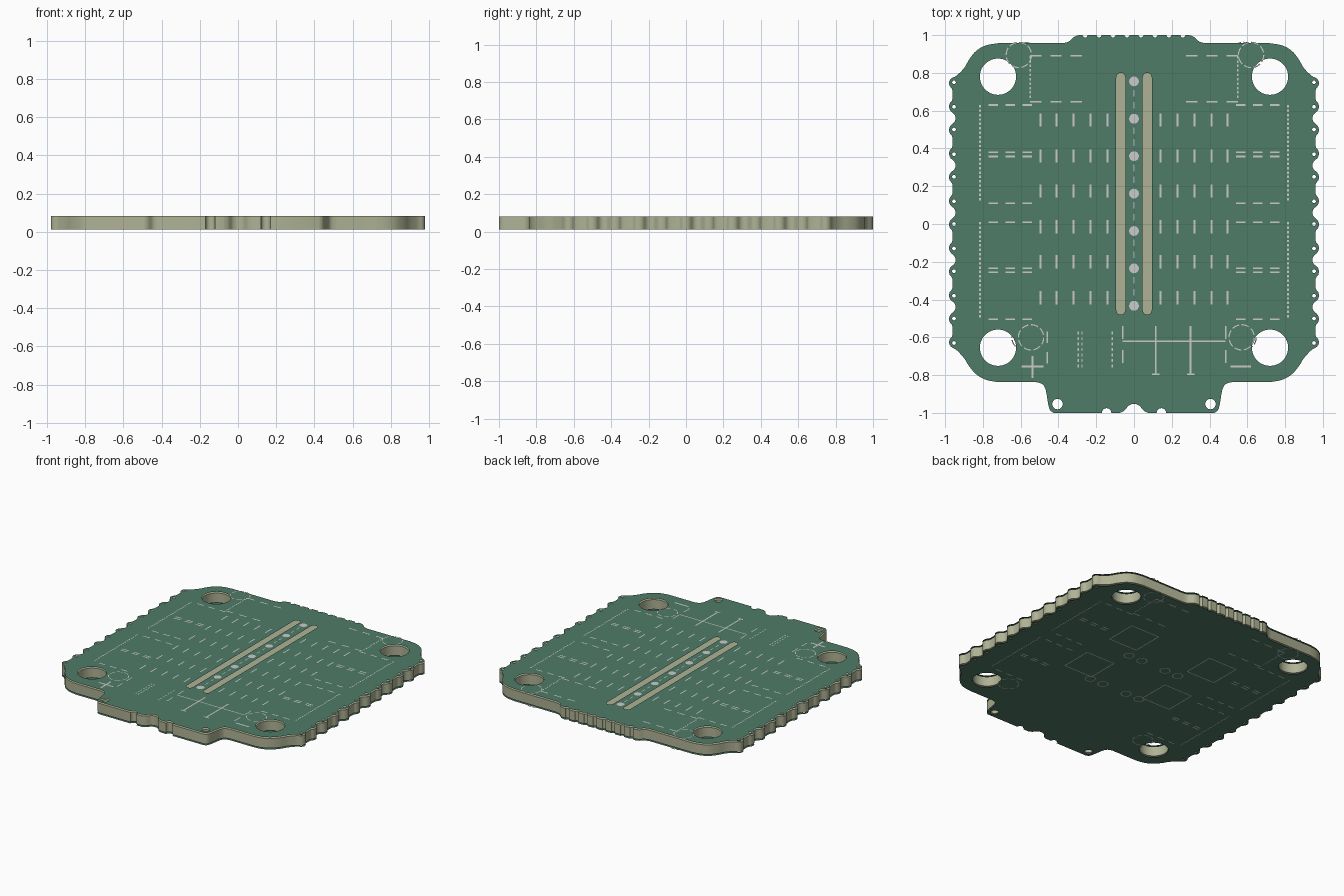
import bpy, bmesh
from math import cos, sin, pi, hypot
from mathutils import Vector

if "Cube" in bpy.data.objects:
    bpy.data.objects.remove(bpy.data.objects["Cube"])


def material(name, rgb):
    m = bpy.data.materials.new(name)
    m.diffuse_color = (*rgb, 1)
    m.use_nodes = True
    m.node_tree.nodes["Principled BSDF"].inputs["Base Color"].default_value = m.diffuse_color
    return m


SUBSTRATE = material("substrate", (0.43, 0.45, 0.30))
MASK = material("solder_mask", (0.08, 0.20, 0.14))
PRINT = material("print", (0.55, 0.55, 0.55))


def circle(x, y, r, n=32):
    return [(x + r * cos(2 * pi * i / n), y + r * sin(2 * pi * i / n)) for i in range(n)]


def slot(x, y0, y1, r):
    top = [(x + r * cos(pi * i / 8), y1 - r + r * sin(pi * i / 8)) for i in range(9)]
    return top + [(x - r * cos(pi * i / 8), y0 + r - r * sin(pi * i / 8)) for i in range(9)]


def smooth(pts, n=4):
    # Catmull-Rom through the given points
    p = [Vector(q) for q in [pts[0]] + pts + [pts[-1]]]
    out = []
    for a, b, c, d in zip(p, p[1:], p[2:], p[3:]):
        for i in range(n):
            t = i / n
            v = 0.5 * (2 * b + (c - a) * t + (2 * a - 5 * b + 4 * c - d) * t * t
                       + (3 * b - a - 3 * c + d) * t ** 3)
            out.append(tuple(v))
    return out + [pts[-1]]


# Right half of the board outline, from top centre down to bottom centre
half = []
for i in range(4):  # pin notches in the top tab
    half += [(0.037 + 0.074 * i - 0.013 * cos(pi * k / 6), 1 - 0.013 * sin(pi * k / 6)) for k in range(7)]
half += smooth([(0.29, 1), (0.315, 0.992), (0.345, 0.966), (0.38, 0.957)])
side = [(0.72, 0.957), (0.785, 0.945), (0.835, 0.917), (0.87, 0.875),
        (0.90, 0.825), (0.94, 0.785), (0.968, 0.77)]
for i in range(6):  # scalloped side
    c = 0.685 - 0.25 * i
    side += [(0.979, c + 0.065), (0.975, c + 0.045), (0.962, c + 0.025), (0.962, c - 0.025),
             (0.975, c - 0.045), (0.979, c - 0.065)]
    if i < 5:
        side += [(0.972, c - 0.085), (0.951, c - 0.105), (0.945, c - 0.125),
                 (0.951, c - 0.145), (0.972, c - 0.165)]
side += [(0.968, -0.65), (0.94, -0.667), (0.90, -0.71), (0.87, -0.757),
         (0.83, -0.80), (0.78, -0.826), (0.72, -0.837)]
half += smooth(side)
half += smooth([(0.52, -0.837), (0.485, -0.848), (0.467, -0.88), (0.455, -0.95), (0.445, -0.985), (0.425, -1)])
half += [(0.145 + 0.025 * cos(pi * k / 8), -1 + 0.025 * sin(pi * k / 8)) for k in range(9)]
half += smooth([(0.075, -1), (0.05, -0.987), (0.03, -0.963), (0.01, -0.953)])
outline = half + [(-x, y) for x, y in reversed(half)]

# Mounting holes, tab holes and edge holes
holes = []
for s in (-1, 1):
    holes += [circle(s * 0.72, 0.78, 0.096, 48), circle(s * 0.72, -0.655, 0.096, 48),
              circle(s * 0.405, -0.953, 0.028, 24)]
    for i in range(6):
        holes += [circle(s * 0.953, 0.75 - 0.25 * i, 0.010, 12), circle(s * 0.953, 0.62 - 0.25 * i, 0.010, 12)]


def sheet(name, loops, z, depth, mat, down=False):
    # Filled 2D curve turned into a mesh; loops after the first become holes
    cu = bpy.data.curves.new(name + "_curve", 'CURVE')
    cu.dimensions, cu.fill_mode, cu.extrude = '2D', 'BOTH', depth / 2
    for loop in loops:
        sp = cu.splines.new('POLY')
        sp.points.add(len(loop) - 1)
        for p, (x, y) in zip(sp.points, loop):
            p.co = (x, y, 0, 1)
        sp.use_cyclic_u = True
    tmp = bpy.data.objects.new(name + "_tmp", cu)
    bpy.context.collection.objects.link(tmp)
    dg = bpy.context.evaluated_depsgraph_get()
    me = bpy.data.meshes.new_from_object(tmp.evaluated_get(dg))
    bpy.data.objects.remove(tmp)
    bm = bmesh.new()
    bm.from_mesh(me)
    bmesh.ops.remove_doubles(bm, verts=bm.verts, dist=1e-5)
    if depth:
        bmesh.ops.recalc_face_normals(bm, faces=bm.faces)
    else:
        bmesh.ops.reverse_faces(bm, faces=[f for f in bm.faces if (f.normal.z < 0) != down])
    bm.to_mesh(me)
    bm.free()
    me.materials.clear()
    me.materials.append(mat)
    ob = bpy.data.objects.new(name, me)
    ob.location.z = z
    bpy.context.collection.objects.link(ob)
    return ob


board = sheet("board", [outline] + holes, 0.047, 0.07, SUBSTRATE)
bpy.context.view_layer.objects.active = board
board.select_set(True)
bpy.ops.object.shade_smooth_by_angle(angle=0.6)

slots = [slot(s * 0.07, -0.48, 0.80, 0.024) for s in (-1, 1)]
sheet("top_mask", [outline] + holes + slots, 0.092, 0, MASK)
sheet("bottom_mask", [outline] + holes, 0.002, 0, MASK, True)


class Print:
    def __init__(self):
        self.bm = bmesh.new()

    def face(self, pts):
        self.bm.faces.new([self.bm.verts.new((x, y, 0)) for x, y in pts])

    def line(self, x0, y0, x1, y1, dash=0, w=0.009):
        length = hypot(x1 - x0, y1 - y0)
        ux, uy = (x1 - x0) / length, (y1 - y0) / length
        nx, ny = -uy * w / 2, ux * w / 2
        step = dash * 1.8 if dash else length
        for i in range(max(1, int(length / step + 0.5))):
            a, b = i * step, min(length, i * step + (dash or length))
            ax, ay, bx, by = x0 + ux * a, y0 + uy * a, x0 + ux * b, y0 + uy * b
            self.face([(ax - nx, ay - ny), (bx - nx, by - ny), (bx + nx, by + ny), (ax + nx, ay + ny)])

    def ring(self, x, y, r, n=32, skip=0, w=0.006):
        a, b = circle(x, y, r - w, n), circle(x, y, r, n)
        for i in range(n):
            j = (i + 1) % n
            if not skip or i % skip:
                self.face([a[i], b[i], b[j], a[j]])

    def common(self):
        # component outlines printed on both sides
        for s in (-1, 1):
            for y in (0.63, 0.38, 0.357, 0.11, 0.01, -0.235, -0.255, -0.505):
                self.line(s * 0.54, y, s * 0.815, y, 0.05)
            for a, b in ((0.63, 0.11), (0.01, -0.505)):
                self.line(s * 0.815, a, s * 0.815, b, 0.013)
            for y in (0.89, 0.647):
                self.line(s * 0.275, y, s * 0.55, y, 0.06)
            self.line(s * 0.55, 0.89, s * 0.55, 0.647, 0.013)

    def finish(self, name, z, down=False):
        for f in self.bm.faces:
            f.normal_update()
        bmesh.ops.reverse_faces(self.bm, faces=[f for f in self.bm.faces if (f.normal.z < 0) != down])
        me = bpy.data.meshes.new(name)
        self.bm.to_mesh(me)
        me.materials.append(PRINT)
        ob = bpy.data.objects.new(name, me)
        ob.location.z = z
        bpy.context.collection.objects.link(ob)


# Top print: outlines, tick rows, centre pads, lower frame and markers
top = Print()
top.common()
for y in (0.55, 0.36, 0.175, -0.015, -0.2, -0.39):
    for x in (0.14, 0.23, 0.32, 0.41, 0.495):
        for s in (-1, 1):
            top.line(s * x, y - 0.035, s * x, y + 0.035)
for i in range(7):
    top.face(circle(0, 0.755 - 0.198 * i, 0.026, 20))
    if i < 6:
        top.line(0, 0.71 - 0.198 * i, 0, 0.60 - 0.198 * i, 0.035, 0.006)
for x in (-0.46, -0.295, -0.275, -0.115):
    top.line(x, -0.57, x, -0.77, 0.016 if x > -0.4 else 0.06, 0.007)
for x in (-0.06, 0.485):
    top.line(x, -0.54, x, -0.795, 0.07, 0.007)
for x in (0.115, 0.30):
    top.line(x, -0.54, x, -0.80, 0, 0.010)
    top.line(x - 0.02, -0.795, x + 0.02, -0.795)
top.line(-0.06, -0.62, 0.485, -0.62, 0, 0.007)
top.line(-0.595, -0.755, -0.48, -0.755, 0, 0.012)
top.line(-0.537, -0.70, -0.537, -0.815, 0, 0.012)
top.line(0.51, -0.755, 0.62, -0.755, 0, 0.012)
for x, y in ((-0.545, -0.6), (0.57, -0.6), (-0.61, 0.895), (0.62, 0.895)):
    top.ring(x, y, 0.07, skip=4)
top.finish("top_print", 0.094)

# Bottom print: outlines, four chip squares and coil pads
low = Print()
low.common()
for s in (-1, 1):
    for cy in (0.40, -0.06):
        x0, x1, y0, y1 = s * 0.22, s * 0.45, cy - 0.115, cy + 0.115
        for a in ((x0, y0, x1, y0), (x1, y0, x1, y1), (x1, y1, x0, y1), (x0, y1, x0, y0)):
            low.line(*a, 0, 0.007)
    for y in (0.2, -0.2):
        low.ring(s * 0.10, y, 0.037)
        low.ring(s * 0.21, y, 0.037)
    for y in (0.895, -0.6):
        low.ring(s * 0.58, y, 0.07, skip=4)
low.finish("bottom_print", 0.0, True)
